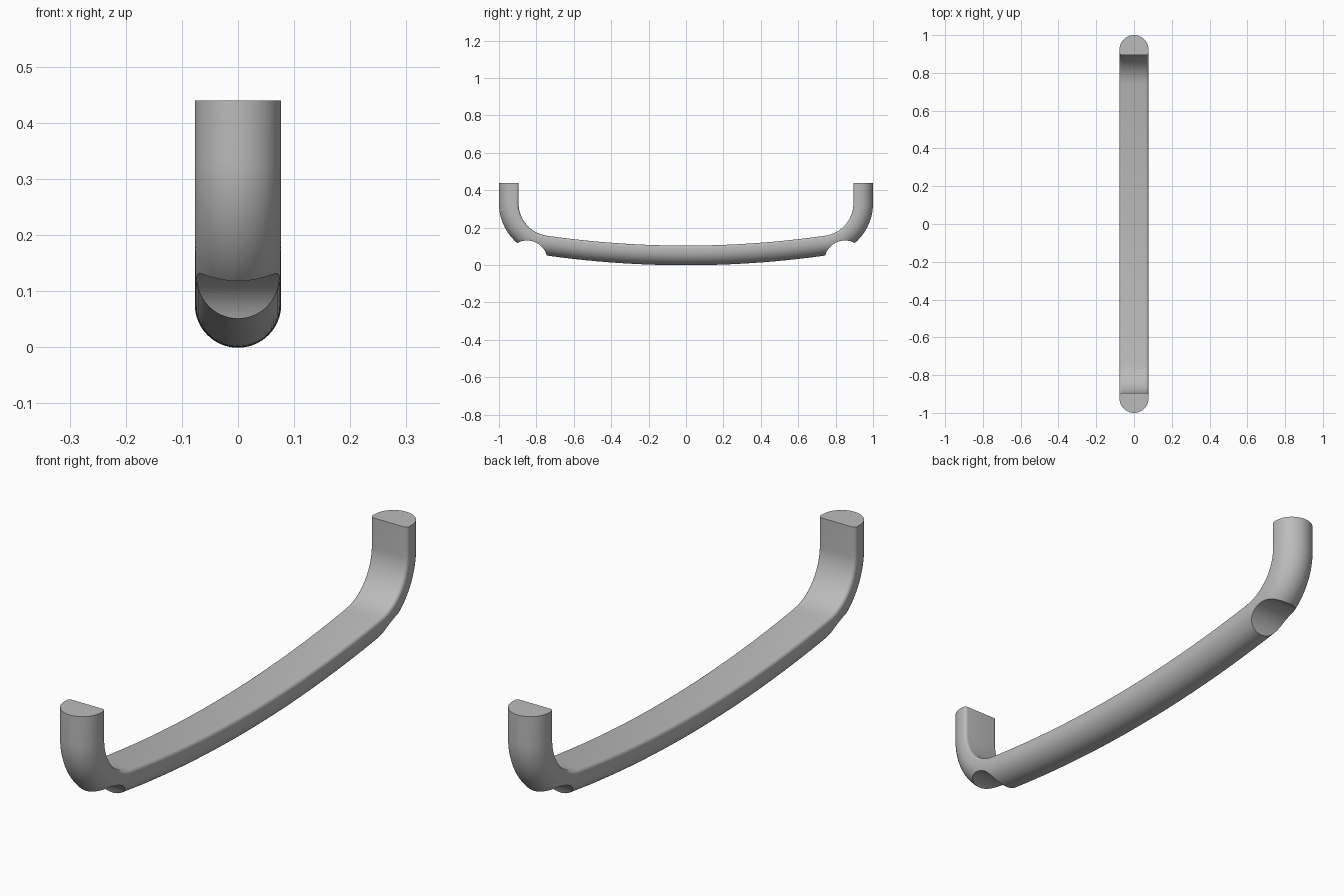
import bpy, bmesh, math
from mathutils import Vector

cube = bpy.data.objects.get("Cube")
if cube:
    bpy.data.objects.remove(cube, do_unlink=True)

HALF_WIDTH, THICK, FILLET = 0.077, 0.105, 0.014
HEIGHT, BEND_START = 0.44, 0.745
BAR_Z, BOW = 0.104, 0.0955

# Grey metal
metal = bpy.data.materials.new("grey metal")
metal.use_nodes = True
grey = (0.5, 0.5, 0.5, 1)
metal.diffuse_color = grey
metal.node_tree.nodes["Principled BSDF"].inputs["Base Color"].default_value = grey


def d_profile():
    """Half-round section: (sideways, depth from the flat inner face)."""
    pts = []
    for i in range(33):
        a = math.pi * i / 32
        pts.append((HALF_WIDTH * math.cos(a), THICK - HALF_WIDTH + HALF_WIDTH * math.sin(a)))
    for side, start in ((-1, math.pi), (1, 1.5 * math.pi)):
        for i in range(7):
            a = start + math.pi / 2 * i / 6
            pts.append((side * (HALF_WIDTH - FILLET) + FILLET * math.cos(a),
                        FILLET + FILLET * math.sin(a)))
    return pts


def half_path():
    """Inner face line as (y, z, angle) from the middle to the upper end."""
    path = []
    for i in range(25):
        y = BEND_START * i / 24
        path.append((y, BAR_Z + BOW * y * y, math.atan(2 * BOW * y)))
    y0, z0, a0 = path[-1]
    r = (1 - THICK - y0) / (1 - math.sin(a0))
    cy, cz = y0 - r * math.sin(a0), z0 + r * math.cos(a0)
    for i in range(1, 25):
        a = a0 + (math.pi / 2 - a0) * i / 24
        path.append((cy + r * math.sin(a), cz - r * math.cos(a), a))
    path.append((1 - THICK, HEIGHT, math.pi / 2))
    return path


# Handle: half-round section swept along the bowed bar and both bends
half = half_path()
path = [(-y, z, -a) for y, z, a in reversed(half[1:])] + half
bm = bmesh.new()
rings = []
for y, z, a in path:
    rings.append([bm.verts.new(Vector((s, y + d * math.sin(a), z - d * math.cos(a))))
                  for s, d in d_profile()])
for r0, r1 in zip(rings, rings[1:]):
    for i in range(len(r0)):
        j = (i + 1) % len(r0)
        bm.faces.new((r0[i], r0[j], r1[j], r1[i]))
bm.faces.new(rings[0])
bm.faces.new(rings[-1])
bmesh.ops.remove_doubles(bm, verts=bm.verts, dist=1e-5)
bmesh.ops.recalc_face_normals(bm, faces=bm.faces)
mesh = bpy.data.meshes.new("handle")
bm.to_mesh(mesh)
bm.free()
mesh.materials.append(metal)
handle = bpy.data.objects.new("handle", mesh)
bpy.context.collection.objects.link(handle)
bpy.context.view_layer.objects.active = handle

# Round notches under both bends
for side, name in ((-1, "front_notch_cutter"), (1, "back_notch_cutter")):
    bpy.ops.mesh.primitive_cylinder_add(vertices=96, radius=0.11, depth=0.4,
                                        location=(0, side * 0.85, 0.021),
                                        rotation=(0, math.pi / 2, 0))
    cutter = bpy.context.object
    cutter.name = name
    cutter.hide_render = True
    cutter.data.materials.append(metal)
    bpy.context.view_layer.objects.active = handle
    cut = handle.modifiers.new("notch", "BOOLEAN")
    cut.operation, cut.solver, cut.object = "DIFFERENCE", "EXACT", cutter
    bpy.ops.object.modifier_apply(modifier=cut.name)
    bpy.data.objects.remove(cutter, do_unlink=True)

bpy.ops.object.select_all(action="DESELECT")
handle.select_set(True)
bpy.context.view_layer.objects.active = handle
bpy.ops.object.shade_smooth_by_angle(angle=math.radians(30))
